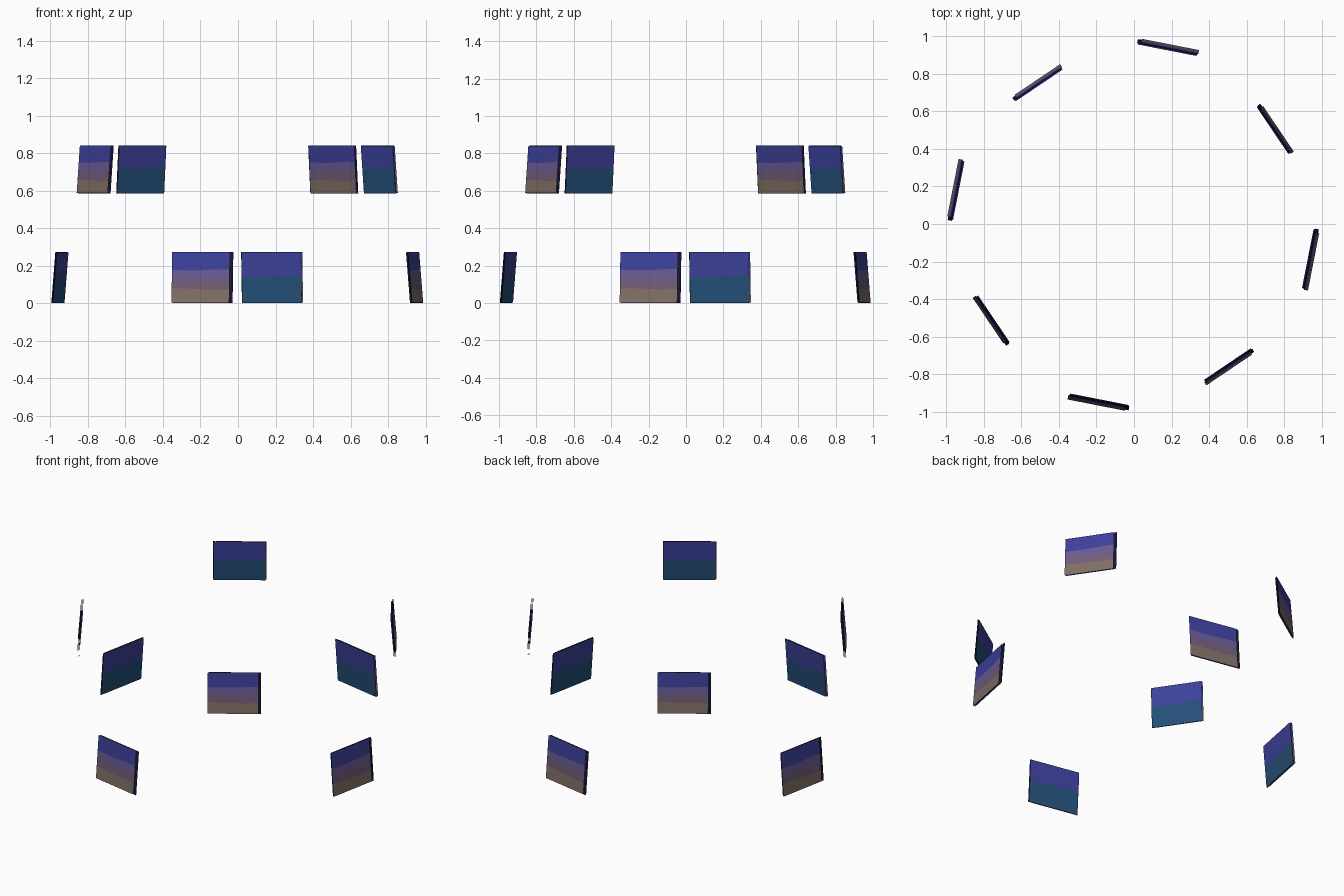
import bpy, math
from mathutils import Matrix, Vector

if "Cube" in bpy.data.objects:
    bpy.data.objects.remove(bpy.data.objects["Cube"])


def material(name, rgb):
    lin = [((c / 255 + 0.055) / 1.055) ** 2.4 if c > 10 else c / 3294 for c in rgb]
    m = bpy.data.materials.new(name)
    m.diffuse_color = (*lin, 1)
    m.use_nodes = True
    m.node_tree.nodes["Principled BSDF"].inputs["Base Color"].default_value = m.diffuse_color
    return m


BLUE = material("screen blue", (61, 65, 155))
VIOLET = material("dusk violet", (106, 90, 148))
MAUVE = material("dusk mauve", (112, 93, 118))
TAN = material("warm tan", (128, 111, 101))
TEAL = material("deep teal", (36, 79, 120))
DARK = material("dark navy backing", (22, 21, 48))


def sheet(name, y0, y1, half_h, offset, bands, inward=False, cols=10, wave=0.003):
    """Open sheet in the local YZ plane; bands = [(material, top fraction)] from the bottom up."""
    levels = [0.0] + [b[1] for b in bands]
    verts, faces, slots = [], [], []
    for i, f in enumerate(levels):
        for c in range(cols + 1):
            u = c / cols
            z = -half_h + 2 * half_h * f
            if 0 < i < len(levels) - 1:          # gently wavy colour boundary
                z += wave * math.sin(5.0 * u + i)
            verts.append((offset, y0 + (y1 - y0) * u, z))
    n = cols + 1
    for i in range(len(bands)):
        for c in range(cols):
            q = (i * n + c, i * n + c + 1, (i + 1) * n + c + 1, (i + 1) * n + c)
            faces.append(q[::-1] if inward else q)
            slots.append(i)
    me = bpy.data.meshes.new(name)
    me.from_pydata(verts, [], faces)
    for b in bands:
        me.materials.append(b[0])
    for p, s in zip(me.polygons, slots):
        p.material_index = s
    return me


# the three layers of one panel: local +x outward, +y along the ring, z up
GAP = 0.006
LAYERS = [
    sheet("outer_screen", -0.165, 0.146, 0.135, GAP,
          [(TAN, 0.27), (MAUVE, 0.46), (VIOLET, 0.65), (BLUE, 1.0)]),
    sheet("dark_backing", -0.160, 0.166, 0.137, 0.0, [(DARK, 1.0)], cols=1),
    sheet("inner_screen", -0.158, 0.161, 0.135, -GAP,
          [(TEAL, 0.52), (BLUE, 1.0)], inward=True),
]


def ring(label, start_deg, radius, z, scale):
    """Four panels a quarter turn apart, leaning in at the top."""
    for k in range(4):
        a = math.radians(start_deg + 90 * k)
        pos = Vector((radius * math.cos(a) - 0.004, radius * math.sin(a) - 0.004, z))
        mat = (Matrix.Translation(pos) @ Matrix.Rotation(a, 4, 'Z')
               @ Matrix.Rotation(math.radians(-4.6), 4, 'Y') @ Matrix.Scale(scale, 4))
        for me in LAYERS:
            ob = bpy.data.objects.new(f"{label}_{me.name}_{k + 1}", me)
            bpy.context.collection.objects.link(ob)
            ob.matrix_world = mat


ring("lower", -11.1, 0.9645, 0.1375, 1.0)    # lower ring on the floor
ring("upper", 34.0, 0.912, 0.713, 0.94)      # upper ring, slightly smaller
